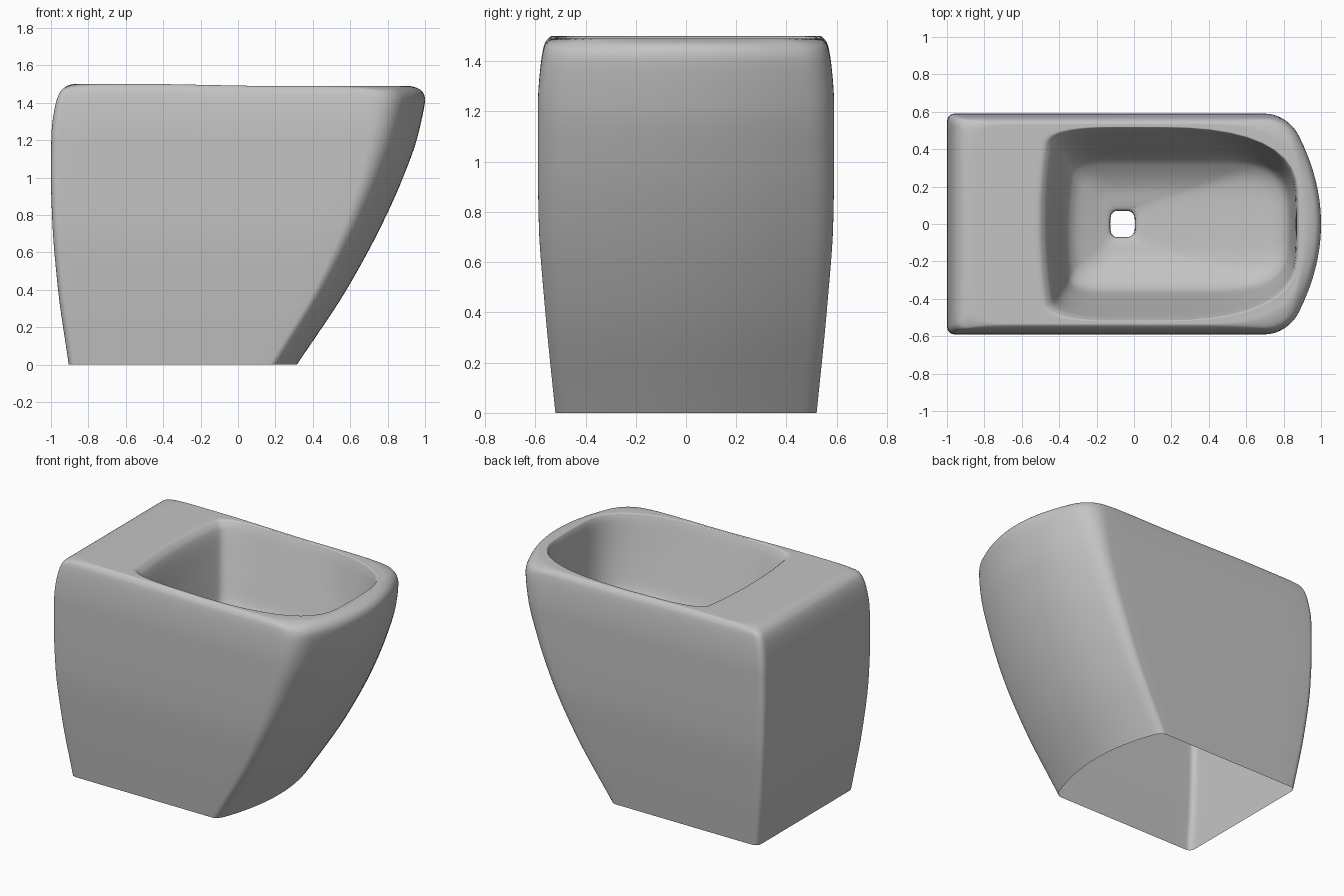
import bpy, bmesh
from mathutils import Vector

if "Cube" in bpy.data.objects:
    bpy.data.objects.remove(bpy.data.objects["Cube"])

# Key sections: height, back x, front x, half width
OUTSIDE = [
    (0, -.905, .315, .52),
    (.4, -.962, .58, .56),
    (.75, -.992, .77, .586),
    (1.0, -1, .882, .59),
    (1.22, -.998, .96, .59),
    (1.42, -.968, 1, .574),
    (1.475, -.935, .98, .56),
    (1.5, -.87, .915, .535),
]
BOWL = [
    (1.5, -.53, .885, .52),
    (1.47, -.475, .87, .505),
    (1.2, -.41, .852, .42),
    (1.0, -.365, .825, .35),
    (.945, -.32, .76, .29),
    (.89, -.2, .42, .19),
    (.86, -.13, .01, .076),
    (.83, -.127, .005, .07),
]
STEPS = 6


def outside_section(z, xb, xf, w):
    """Add (bulge, corner radius, corner length) for the front and back ends."""
    h = z / 1.4
    return (z, xb, xf, w, .11 + .065 * h, .06 + .05 * h, .04 + .08 * h * h, 0, .05, .045)


def bowl_section(z, xb, xf, w):
    return (z, xb, xf, w, .08 * w, .65 * w, .03 + 2.5 * w * w, .09 * w, .04 + .1 * w, .03 + 1.2 * w * w)


def tangent(a, b):
    return 2 * a * b / (a + b) if a * b > 0 else 0


def smooth_sections(keys):
    """Interpolate every column with a monotone cubic."""
    n = len(keys) - 1
    cols = []
    for c in zip(*keys):
        d = [b - a for a, b in zip(c, c[1:])]
        m = [d[0]] + [tangent(a, b) for a, b in zip(d, d[1:])] + [d[-1]]
        out = []
        for i in range(n):
            for k in range(STEPS):
                t = k / STEPS
                out.append(c[i] + m[i] * t + (3 * d[i] - 2 * m[i] - m[i + 1]) * t ** 2
                           + (m[i] + m[i + 1] - 2 * d[i]) * t ** 3)
        cols.append(out + [c[-1]])
    return list(zip(*cols))


def end_curve(x, w, bulge, r, s, sign, n=10):
    """Half of a bulged end from the centre line, then its rounded corner."""
    y1 = w - r
    pts = [Vector((x - sign * bulge * (y1 * i / n / w) ** 2, y1 * i / n)) for i in range(n + 1)]
    a = pts.pop()
    c = Vector((a.x - sign * 2 * bulge * y1 / w ** 2 * r, w))
    b = Vector((c.x - sign * s, w))
    for i in range(n + 1):
        t = i / n
        pts.append(a * (1 - t) ** 2 + c * 2 * t * (1 - t) + b * t * t)
    return pts


def outline(z, xb, xf, w, bf, rf, sf, bb, rb, sb):
    front = end_curve(xf, w, bf, rf, sf, 1)
    back = end_curve(xb, w, bb, rb, sb, -1)
    side = [front[-1].lerp(back[-1], i / 12) for i in range(1, 12)]
    half = front + side + back[::-1]
    ring = half + [Vector((p.x, -p.y)) for p in half[-2:0:-1]]
    # the rim drops very slightly towards the front
    drop = .01 * (z / 1.5) ** 8
    return [(p.x, p.y, z - drop * min(max(2 * p.x + .8, 0), 1)) for p in ring]


# One continuous open-bottomed shell: pedestal, rim, bowl and drain hole
outside = [outside_section(*k) for k in OUTSIDE]
# the rim outline is halfway between the outside and the bowl opening in shape
outside[-1] = tuple((a + b) / 2 for a, b in zip(outside[-1], bowl_section(*OUTSIDE[-1])))
keys = outside + [bowl_section(*k) for k in BOWL]
bm = bmesh.new()
rings = [[bm.verts.new(p) for p in outline(*s)] for s in smooth_sections(keys)]
for lo, hi in zip(rings, rings[1:]):
    for j in range(len(lo)):
        k = (j + 1) % len(lo)
        bm.faces.new((lo[j], lo[k], hi[k], hi[j])).smooth = True

mesh = bpy.data.meshes.new("toilet_bowl")
bm.to_mesh(mesh)
bm.free()
bowl = bpy.data.objects.new("toilet_bowl", mesh)
bpy.context.collection.objects.link(bowl)

ceramic = bpy.data.materials.new("grey ceramic")
ceramic.diffuse_color = (.55, .55, .55, 1)
ceramic.use_nodes = True
ceramic.node_tree.nodes["Principled BSDF"].inputs["Base Color"].default_value = ceramic.diffuse_color
mesh.materials.append(ceramic)
